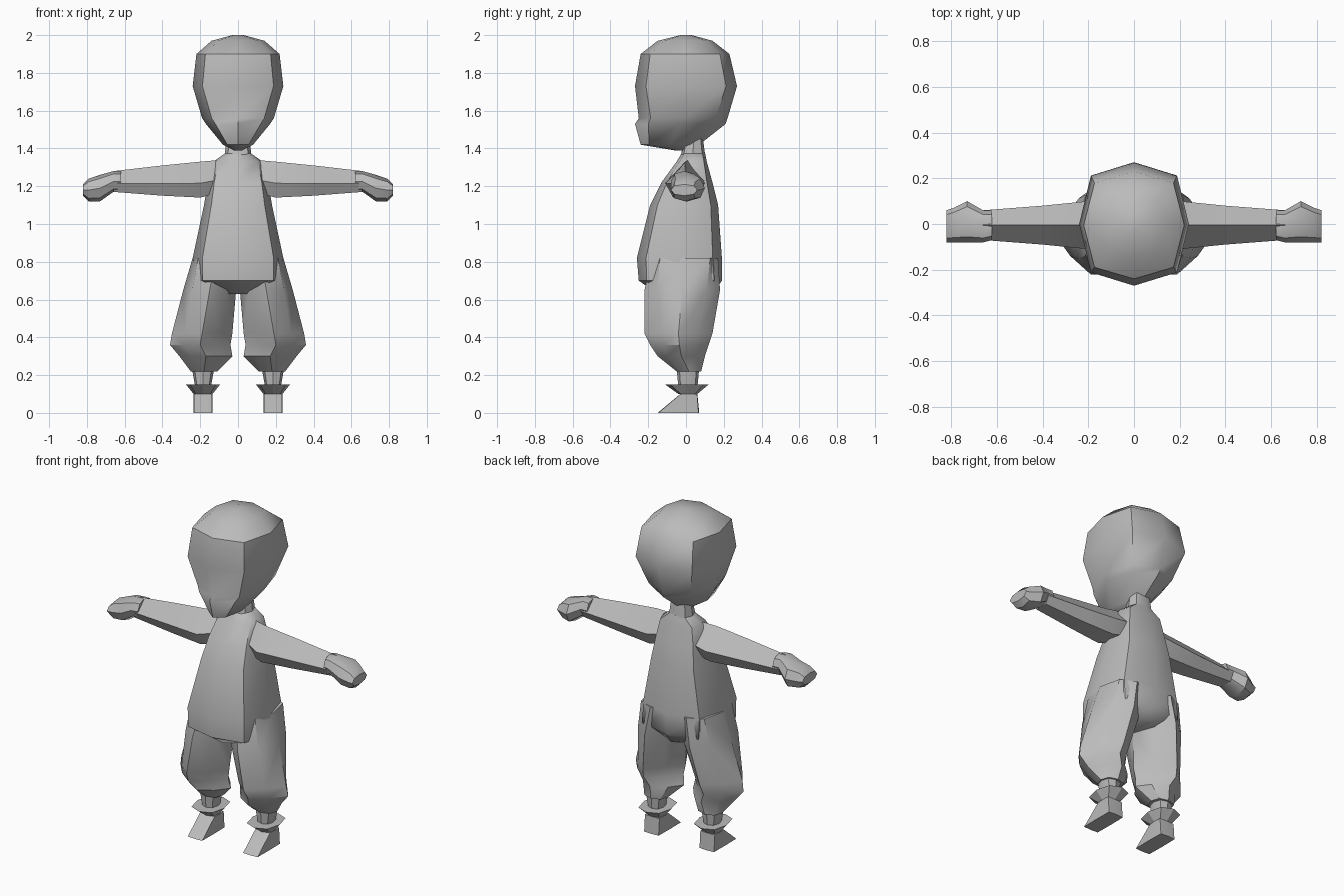
import bpy
import bmesh
from math import cos, sin, pi, radians, copysign
from mathutils import Vector

default_cube = bpy.data.objects.get("Cube")
if default_cube:
    bpy.data.objects.remove(default_cube, do_unlink=True)

grey = bpy.data.materials.new("plain grey")
grey.use_nodes = True
grey.diffuse_color = (.5, .5, .5, 1)
shader = grey.node_tree.nodes["Principled BSDF"]
shader.inputs["Base Color"].default_value = grey.diffuse_color


def section(roundness):
    """Unit octagon: boxy at low roundness, a diamond at high roundness."""
    def bulge(value):
        return copysign(abs(value) ** roundness, value) if abs(value) > .1 else 0
    angles = [step * pi / 4 for step in range(8)]
    return [(bulge(cos(angle)), bulge(sin(angle))) for angle in angles]


# Sleeve section with a ridge on top and a flat underside
RIDGED = [(0, 1), (-1, -.2), (-.6, -1), (.6, -1), (1, -.2)]


def level(height, half_width, front, back, centre=0, roundness=.8):
    """Horizontal outline of an upright part."""
    middle, half_depth = (front + back) / 2, (back - front) / 2
    return [Vector((centre + u * half_width, middle + v * half_depth, height))
            for u, v in section(roundness)]


def cuff(distance, front, back, bottom, top, shape):
    """Upright outline of a part that reaches out sideways."""
    middle, half_depth = (front + back) / 2, (back - front) / 2
    centre, half_height = (bottom + top) / 2, (top - bottom) / 2
    return [Vector((distance, middle + u * half_depth, centre + v * half_height))
            for u, v in shape]


def loft(name, outlines, sharp_angle=35, mirrored=False):
    """Skin a row of outlines, close both ends and shade the result."""
    bm = bmesh.new()
    loops = [[bm.verts.new(point) for point in outline] for outline in outlines]
    for lower, upper in zip(loops, loops[1:]):
        for index in range(len(lower)):
            previous = index - 1
            bm.faces.new((lower[previous], lower[index], upper[index], upper[previous]))
    bm.faces.new(loops[0])
    bm.faces.new(loops[-1])
    bmesh.ops.recalc_face_normals(bm, faces=bm.faces)
    mesh = bpy.data.meshes.new(name)
    bm.to_mesh(mesh)
    bm.free()
    mesh.materials.append(grey)
    part = bpy.data.objects.new(name, mesh)
    bpy.context.collection.objects.link(part)
    bpy.ops.object.select_all(action="DESELECT")
    part.select_set(True)
    bpy.context.view_layer.objects.active = part
    bpy.ops.object.shade_smooth_by_angle(angle=radians(sharp_angle))
    if mirrored:
        mirror = part.modifiers.new("other side", "MIRROR")
        mirror.use_mirror_merge = False


# Head: narrow chin, protruding lip, wide brow and domed crown
loft("head", [
    level(height=1.39, half_width=.02, front=-.06, back=.02),
    level(height=1.42, half_width=.08, front=-.24, back=.07, roundness=1),
    level(height=1.53, half_width=.17, front=-.27, back=.21, roundness=1),
    level(height=1.56, half_width=.19, front=-.25, back=.22, roundness=.9),
    level(height=1.73, half_width=.24, front=-.27, back=.27, roundness=.7),
    level(height=1.9, half_width=.22, front=-.24, back=.23, roundness=.7),
    level(height=1.97, half_width=.14, front=-.15, back=.14),
    level(height=2, half_width=.03, front=-.03, back=.03),
], sharp_angle=40)

# Neck
loft("neck", [
    level(height=1.3, half_width=.08, front=-.04, back=.11),
    level(height=1.45, half_width=.06, front=-.01, back=.09),
])

# Torso: tunic that swells to the belly and folds under at the hem
loft("torso", [
    level(height=.63, half_width=.08, front=-.15, back=.14),
    level(height=.7, half_width=.23, front=-.25, back=.19, roundness=.6),
    level(height=.82, half_width=.24, front=-.26, back=.19, roundness=.7),
    level(height=1.1, half_width=.18, front=-.19, back=.17, roundness=.7),
    level(height=1.22, half_width=.16, front=-.13, back=.14, roundness=.7),
    level(height=1.33, half_width=.13, front=-.05, back=.11, roundness=.6),
    level(height=1.38, half_width=.06, front=-.02, back=.1),
], sharp_angle=50)

# Sleeves tapering from shoulder to wrist
loft("sleeves", [
    cuff(distance=.08, front=-.06, back=.09, bottom=1.17, top=1.34, shape=RIDGED),
    cuff(distance=.2, front=-.11, back=.1, bottom=1.14, top=1.33, shape=RIDGED),
    cuff(distance=.4, front=-.09, back=.08, bottom=1.15, top=1.31, shape=RIDGED),
    cuff(distance=.66, front=-.07, back=.06, bottom=1.17, top=1.28, shape=RIDGED),
], sharp_angle=60, mirrored=True)

# Closed hands
FIST = section(roundness=.9)
loft("hands", [
    cuff(distance=.62, front=-.07, back=.06, bottom=1.17, top=1.28, shape=FIST),
    cuff(distance=.66, front=-.08, back=.06, bottom=1.17, top=1.28, shape=FIST),
    cuff(distance=.73, front=-.08, back=.1, bottom=1.12, top=1.26, shape=FIST),
    cuff(distance=.79, front=-.08, back=.07, bottom=1.12, top=1.24, shape=FIST),
    cuff(distance=.82, front=-.08, back=.06, bottom=1.15, top=1.21, shape=FIST),
], mirrored=True)

# Baggy trouser legs, ridged front and outside, gathered above the ankles
loft("trouser_legs", [
    level(height=.22, half_width=.07, front=-.05, back=.08, centre=.18),
    level(height=.3, half_width=.14, front=-.15, back=.1, centre=.17, roundness=1.5),
    level(height=.36, half_width=.16, front=-.19, back=.12, centre=.2, roundness=1.7),
    level(height=.42, half_width=.16, front=-.22, back=.14, centre=.19, roundness=1.7),
    level(height=.65, half_width=.14, front=-.22, back=.18, centre=.15, roundness=1.2),
    level(height=.82, half_width=.12, front=-.18, back=.17, centre=.12),
], mirrored=True)

# Ankles, flared shoe cuffs and wedge shoes share one centre line
foot_centre = .185
loft("ankles", [
    level(height=.13, half_width=.04, front=-.04, back=.06, centre=foot_centre),
    level(height=.24, half_width=.06, front=-.05, back=.07, centre=foot_centre),
], mirrored=True)
loft("shoe_cuffs", [
    level(height=.1, half_width=.05, front=-.04, back=.06, centre=foot_centre),
    level(height=.15, half_width=.09, front=-.11, back=.12, centre=foot_centre),
], sharp_angle=20, mirrored=True)
loft("shoes", [
    level(height=0, half_width=.05, front=-.15, back=.07, centre=foot_centre, roundness=.1),
    level(height=.1, half_width=.05, front=-.03, back=.06, centre=foot_centre, roundness=.1),
], sharp_angle=20, mirrored=True)
